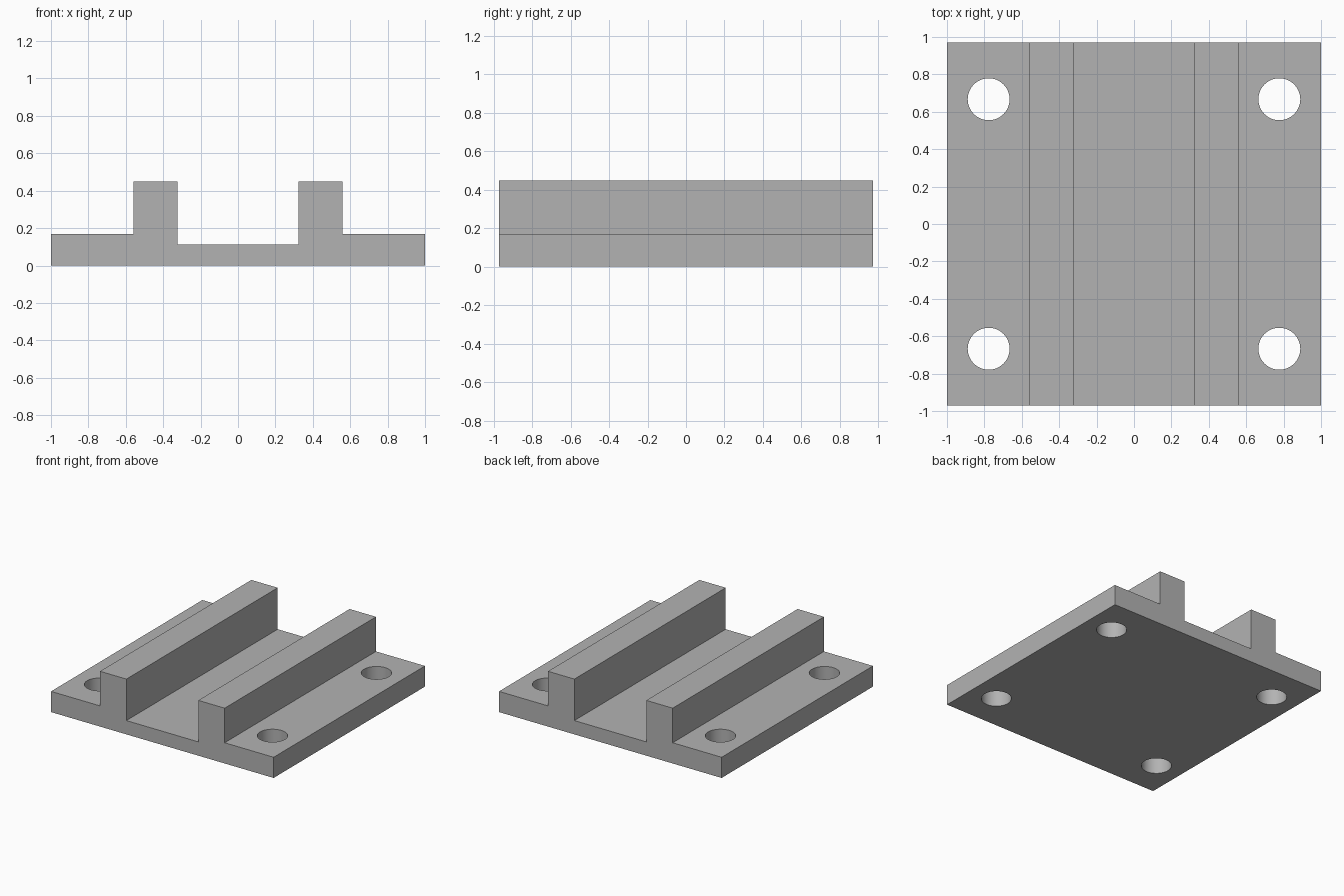
import bpy
import bmesh
import math
from mathutils import Matrix, Vector

cube = bpy.data.objects.get("Cube")
if cube:
    bpy.data.objects.remove(cube, do_unlink=True)

HALF_DEPTH = 0.971
HOLE_X, HOLE_Y, HOLE_RADIUS = 0.777, 0.667, 0.112

grey = bpy.data.materials.new("plain grey")
grey.use_nodes = True
colour = (0.45, 0.45, 0.45, 1)
grey.diffuse_color = colour
grey.node_tree.nodes["Principled BSDF"].inputs["Base Color"].default_value = colour


def add_object(name, bm):
    bmesh.ops.recalc_face_normals(bm, faces=bm.faces[:])
    mesh = bpy.data.meshes.new(name)
    bm.to_mesh(mesh)
    bm.free()
    mesh.materials.append(grey)
    obj = bpy.data.objects.new(name, mesh)
    bpy.context.collection.objects.link(obj)
    return obj


# Rail base: mirrored cross-section extruded from front to back
half = [(1, 0), (1, 0.168), (0.56, 0.168), (0.56, 0.449), (0.323, 0.449), (0.323, 0.112)]
section = half + [(-x, z) for x, z in reversed(half)]
bm = bmesh.new()
front = bm.faces.new([bm.verts.new((x, -HALF_DEPTH, z)) for x, z in section])
swept = bmesh.ops.extrude_face_region(bm, geom=[front], use_keep_orig=True)
bmesh.ops.translate(bm, vec=Vector((0, 2 * HALF_DEPTH, 0)),
                    verts=[v for v in swept["geom"] if isinstance(v, bmesh.types.BMVert)])
base = add_object("rail_base", bm)

# Hole cutters, one through each corner of the flanges
bm = bmesh.new()
for sx in (-1, 1):
    for sy in (-1, 1):
        bmesh.ops.create_cone(bm, cap_ends=True, segments=64, radius1=HOLE_RADIUS,
                              radius2=HOLE_RADIUS, depth=1,
                              matrix=Matrix.Translation((sx * HOLE_X, sy * HOLE_Y, 0)))
cutter = add_object("hole_cutter", bm)
cutter.hide_render = True
cutter.display_type = 'WIRE'

# Cut the bolt holes and bake the result
cut = base.modifiers.new("bolt_holes", 'BOOLEAN')
cut.operation = 'DIFFERENCE'
cut.solver = 'EXACT'
cut.object = cutter
bpy.ops.object.select_all(action='DESELECT')
bpy.context.view_layer.objects.active = base
base.select_set(True)
bpy.ops.object.modifier_apply(modifier=cut.name)
bpy.data.objects.remove(cutter, do_unlink=True)

# Smooth hole walls, crisp edges elsewhere
bpy.ops.object.shade_smooth_by_angle(angle=math.radians(30))
